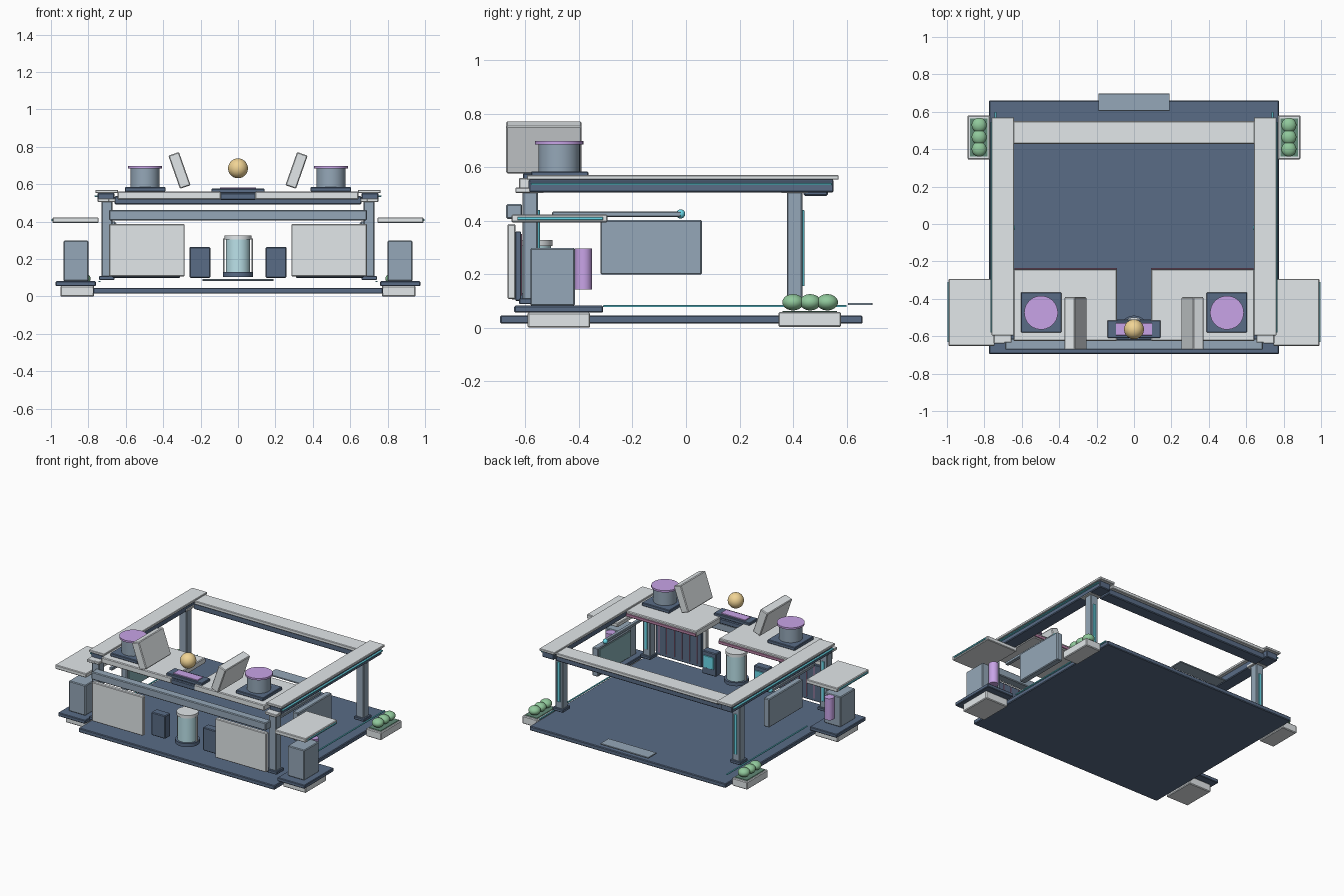
import bpy, math

if "Cube" in bpy.data.objects:
    bpy.data.objects.remove(bpy.data.objects["Cube"])

COLORS = {
    "white": (0.76, 0.80, 0.82), "navy": (0.10, 0.15, 0.24), "slate": (0.30, 0.39, 0.48),
    "cyan": (0.15, 0.72, 0.85), "glass": (0.50, 0.76, 0.82), "purple": (0.58, 0.37, 0.80),
    "gold": (0.88, 0.66, 0.30), "green": (0.28, 0.58, 0.33), "soil": (0.12, 0.25, 0.18),
    "teal": (0.25, 0.45, 0.48), "plum": (0.48, 0.22, 0.38),
}
MATS = {}
for key, rgb in COLORS.items():
    m = bpy.data.materials.new(key)
    m.diffuse_color = (*rgb, 1)
    m.use_nodes = True
    m.node_tree.nodes["Principled BSDF"].inputs["Base Color"].default_value = m.diffuse_color
    MATS[key] = m


def finish(name, color):
    o = bpy.context.object
    o.name = name
    o.data.materials.append(MATS[color])
    return o


def box(name, color, x, y, z, tilt=0):
    """Box from (min, max) ranges, with a slim bevel."""
    size = [r[1] - r[0] for r in (x, y, z)]
    bpy.ops.mesh.primitive_cube_add(size=1, location=[(r[0] + r[1]) / 2 for r in (x, y, z)])
    o = finish(name, color)
    o.scale = size
    bpy.ops.object.transform_apply(location=False, rotation=False, scale=True)
    o.rotation_euler.y = tilt
    b = o.modifiers.new("bevel", "BEVEL")
    b.width = min(0.005, min(size) * 0.15)
    b.segments = 1
    return o


def cyl(name, color, loc, r, z, verts=40):
    bpy.ops.mesh.primitive_cylinder_add(vertices=verts, radius=r, depth=z[1] - z[0],
                                        location=(loc[0], loc[1], (z[0] + z[1]) / 2))
    o = finish(name, color)
    bpy.ops.object.shade_smooth_by_angle(angle=math.radians(40))
    return o


def ball(name, color, loc, r, scale=(1, 1, 1)):
    bpy.ops.mesh.primitive_uv_sphere_add(segments=32, ring_count=16, radius=r, location=loc)
    o = finish(name, color)
    o.scale = scale
    bpy.ops.object.shade_smooth()
    return o


# floor and rear threshold
box("floor_slab", "navy", (-.775, .775), (-.695, .66), (.015, .046))
box("rear_threshold", "slate", (-.19, .19), (.605, .697), (.084, .093))

# front rail, rear roof beam
box("front_rail", "slate", (-.69, .69), (-.672, -.612), (.407, .462))
box("rear_beam_cap", "white", (-.645, .645), (.428, .55), (.535, .56))
box("rear_beam", "navy", (-.66, .66), (.44, .53), (.493, .536))

# centre stand: bridge, tray and floating orb
box("centre_bridge", "navy", (-.095, .095), (-.622, -.51), (.515, .552))
box("orb_tray", "navy", (-.142, .142), (-.61, -.515), (.552, .577))
box("orb_tray_inlay", "purple", (-.097, .097), (-.595, -.53), (.572, .582))
ball("orb", "gold", (0, -.563, .685), .053)

# centre glass capsule
cyl("capsule_base", "navy", (0, -.57), .08, (.105, .13))
cyl("capsule_glass", "glass", (0, -.57), .065, (.13, .307))
cyl("capsule_cap", "white", (0, -.57), .071, (.305, .327))

# everything below exists on both sides
for s, side in ((-1, "left"), (1, "right")):
    def mx(a, b):
        return tuple(sorted((s * a, s * b)))

    def sbox(name, color, x, y, z, tilt=0):
        return box(f"{side}_{name}", color, mx(*x), y, z, s * tilt)

    # capsule side frame
    sbox("capsule_rod", "white", (.071, .079), (-.575, -.565), (.13, .31))

    # posts with feet, capitals and light strips
    for yc, pos in ((-.582, "front"), (.406, "rear")):
        sbox(pos + "_post", "slate", (.67, .73), (yc - .029, yc + .029), (.105, .51))
        sbox(pos + "_post_foot", "navy", (.66, .743), (yc - .042, yc + .042), (.088, .11))
        sbox(pos + "_post_capital", "white", (.655, .75), (yc - .052, yc + .052), (.504, .523))
        sbox(pos + "_post_light", "cyan", (.69, .71), (yc + .028, yc + .036), (.155, .44))
    sbox("front_corner_capital", "white", (.69, .75), (-.638, -.58), (.504, .523))

    # roof side beam
    sbox("side_beam", "navy", (.66, .752), (-.588, .552), (.505, .554))
    sbox("side_beam_cap", "white", (.642, .762), (-.595, .57), (.553, .57))
    sbox("side_beam_light", "cyan", (.75, .766), (-.58, .545), (.533, .54))
    sbox("floor_light", "cyan", (.735, .745), (-.31, .6), (.077, .084))

    # counter
    sbox("counter", "white", (.09, .645), (-.625, -.242), (.518, .56))
    sbox("counter_trim", "plum", (.09, .64), (-.243, -.235), (.525, .545))

    # front panel with ribbed backing
    sbox("front_panel", "white", (.285, .69), (-.667, -.637), (.107, .387))
    sbox("panel_backing", "navy", (.31, .67), (-.638, -.616), (.1, .36))
    for i in range(6):
        x = .34 + i * .06
        sbox(f"backing_rib_{i}", "plum", (x, x + .006), (-.617, -.613), (.12, .35))

    # console pod with screen on its rear
    sbox("pod", "navy", (.148, .26), (-.61, -.55), (.1, .265))
    sbox("pod_screen", "cyan", (.165, .243), (-.552, -.544), (.15, .235))

    # drum on the counter
    sbox("drum_plate", "navy", (.388, .605), (-.58, -.365), (.56, .584))
    cyl(f"{side}_drum", "slate", (s * .497, -.474), .077, (.584, .685))
    cyl(f"{side}_drum_lid", "purple", (s * .497, -.474), .09, (.684, .697))

    # leaning display slab
    sbox("display", "white", (.283, .343), (-.672, -.39), (.58, .768), math.radians(19.4))

    # hanging side screen, its rod and light
    sbox("side_screen", "slate", (.655, .7), (-.32, .06), (.198, .402))
    sbox("side_screen_face", "teal", (.65, .657), (-.305, .045), (.21, .39))
    sbox("screen_rod", "slate", (.645, .67), (-.5, -.02), (.414, .434))
    ball(f"{side}_rod_light", "cyan", (s * .652, -.02, .425), .017)

    # side wing table
    sbox("wing_table", "white", (.745, .992), (-.652, -.293), (.394, .423))
    sbox("wing_light", "cyan", (.99, .998), (-.63, -.31), (.403, .413))

    # pedestal below the wing
    sbox("pedestal_foot", "white", (.77, .95), (-.592, -.358), (0, .057))
    sbox("pedestal_plate", "navy", (.76, .975), (-.642, -.31), (.056, .082))
    sbox("pedestal", "slate", (.8, .932), (-.582, -.415), (.082, .298))
    cyl(f"{side}_pedestal_tube", "purple", (s * .866, -.383), .032, (.142, .296))

    # planter with bushes
    sbox("planter", "white", (.77, .89), (.345, .58), (.003, .059))
    sbox("planter_soil", "soil", (.782, .878), (.36, .565), (.05, .063))
    for i in range(3):
        ball(f"{side}_bush_{i}", "green", (s * .828, .4 + i * .064, .095), .04, (1, 1, .76))
